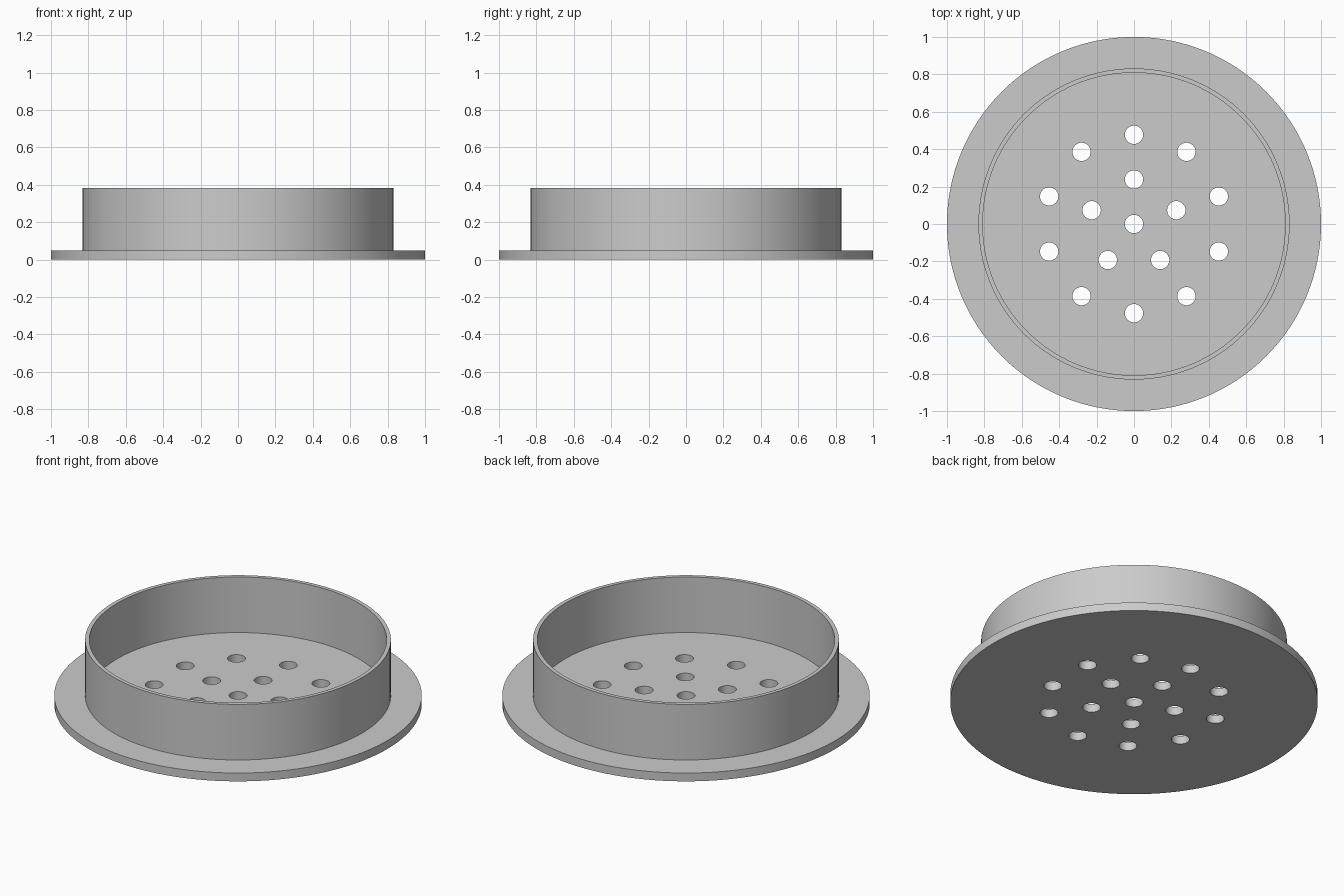
import bpy, bmesh
from math import sin, cos, pi, radians

if "Cube" in bpy.data.objects:
    bpy.data.objects.remove(bpy.data.objects["Cube"])

SEGMENTS = 128
FLOOR = 0.05
TOP = 0.384
WALL_OUT, WALL_IN = 0.832, 0.809
HOLE = 0.049

grey = bpy.data.materials.new("light_grey")
grey.use_nodes = True
colour = (0.6, 0.6, 0.6, 1)
grey.diffuse_color = colour
grey.node_tree.nodes["Principled BSDF"].inputs["Base Color"].default_value = colour


def add_lathe(bm, profile, segments, x=0, y=0):
    """Closed solid from (radius, height) rings with flat end caps."""
    rings = []
    for r, z in profile:
        rings.append([bm.verts.new((x + r * cos(2 * pi * i / segments),
                                    y + r * sin(2 * pi * i / segments), z))
                      for i in range(segments)])
    for a, b in zip(rings, rings[1:]):
        for i in range(segments):
            j = (i + 1) % segments
            bm.faces.new((a[i], a[j], b[j], b[i]))
    bm.faces.new(rings[0][::-1])
    bm.faces.new(rings[-1])


def finish(bm, name):
    mesh = bpy.data.meshes.new(name)
    bm.to_mesh(mesh)
    bm.free()
    mesh.materials.append(grey)
    obj = bpy.data.objects.new(name, mesh)
    bpy.context.collection.objects.link(obj)
    return obj


# Flanged plate with upright collar
bm = bmesh.new()
add_lathe(bm, [(1, 0), (1, FLOOR), (WALL_OUT, FLOOR), (WALL_OUT, TOP),
               (WALL_IN, TOP), (WALL_IN, FLOOR)], SEGMENTS)
body = finish(bm, "flanged_drain_cap")

# Drain holes: centre, inner ring of five, outer ring of ten
bm = bmesh.new()
for count, radius in ((1, 0), (5, 0.238), (10, 0.477)):
    for k in range(count):
        a = radians(90) + 2 * pi * k / count
        add_lathe(bm, [(HOLE, -0.1), (HOLE, 0.2)], 32,
                  radius * cos(a), radius * sin(a))
cutter = finish(bm, "hole_cutter")
cutter.hide_render = True

cut = body.modifiers.new("drain_holes", 'BOOLEAN')
cut.operation = 'DIFFERENCE'
cut.solver = 'EXACT'
cut.object = cutter

bpy.ops.object.select_all(action='DESELECT')
body.select_set(True)
bpy.context.view_layer.objects.active = body
bpy.ops.object.modifier_apply(modifier=cut.name)
bpy.data.objects.remove(cutter)
bpy.ops.object.shade_smooth_by_angle(angle=radians(30))
